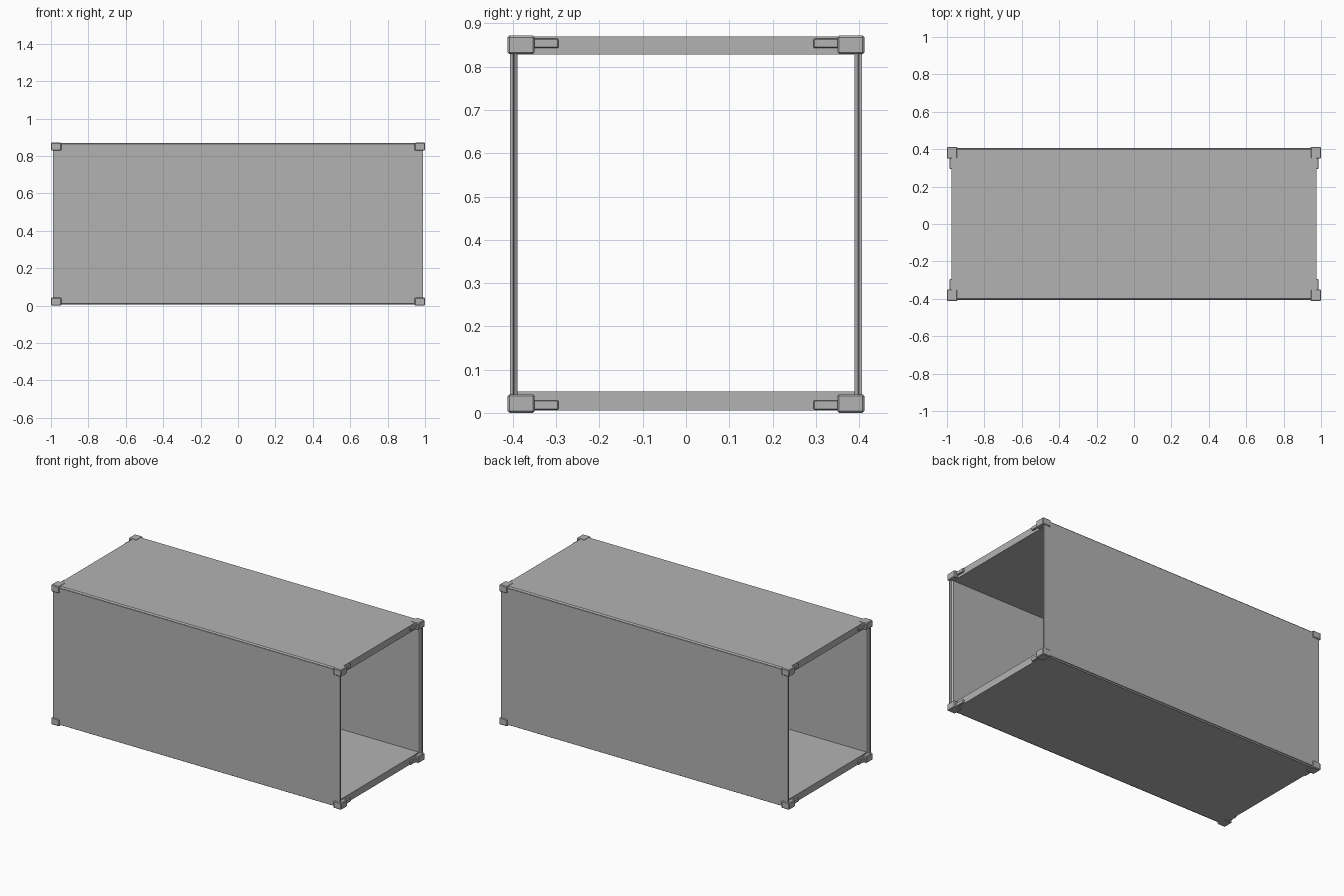
import bpy
import bmesh
from mathutils import Vector

cube = bpy.data.objects.get("Cube")
if cube:
    bpy.data.objects.remove(cube, do_unlink=True)

H = 0.872  # overall height

grey = bpy.data.materials.new("plain grey")
grey.use_nodes = True
colour = (0.45, 0.45, 0.45, 1)
grey.diffuse_color = colour
grey.node_tree.nodes["Principled BSDF"].inputs["Base Color"].default_value = colour


def finish(name, bm):
    bmesh.ops.recalc_face_normals(bm, faces=bm.faces)
    mesh = bpy.data.meshes.new(name)
    bm.to_mesh(mesh)
    bm.free()
    mesh.materials.append(grey)
    obj = bpy.data.objects.new(name, mesh)
    bpy.context.collection.objects.link(obj)
    return obj


def prism(name, points, offset):
    """Extrude a closed outline along an offset vector."""
    bm = bmesh.new()
    face = bm.faces.new([bm.verts.new(p) for p in points])
    new = bmesh.ops.extrude_face_region(bm, geom=[face])["geom"]
    verts = [v for v in new if isinstance(v, bmesh.types.BMVert)]
    bmesh.ops.translate(bm, verts=verts, vec=Vector(offset))
    return finish(name, bm)


def box(name, low, high, bevel):
    bm = bmesh.new()
    bmesh.ops.create_cube(bm, size=1)
    for v in bm.verts:
        v.co = [a if c < 0 else b for a, b, c in zip(low, high, v.co)]
    bmesh.ops.bevel(bm, geom=bm.edges[:], offset=bevel, segments=1,
                    affect='EDGES', profile=0.5)
    return finish(name, bm)


# Roof and floor slabs with chamfered long edges
for name, outer, inner in (("floor", 0.005, 0.049), ("roof", H - 0.002, 0.828)):
    step = 0.007 if inner > outer else -0.007
    outline = [(-0.975, y, z) for y, z in (
        (-0.397, outer), (0.397, outer), (0.404, outer + step),
        (0.404, inner), (-0.404, inner), (-0.404, outer + step))]
    prism(name, outline, (1.95, 0, 0))

# Side walls, their ends sloping in on the inner face
for name, s in (("left_side_wall", 1), ("right_side_wall", -1)):
    end = [(0.99, 0.407), (0.99, 0.400), (0.982, 0.398), (0.975, 0.389)]
    plan = end + [(-x, y) for x, y in reversed(end)]
    prism(name, [(x, s * y, 0.011) for x, y in plan], (0, 0, H - 0.022))


def span(sign, a, b):
    return sorted((sign * a, sign * b))


# Corner castings with a small locking tab beside each
for xn, sx in (("left", 1), ("right", -1)):
    for yn, sy in (("back", 1), ("front", -1)):
        for zn, top in (("lower", False), ("upper", True)):
            label = f"{zn}_{yn}_{xn}"
            for part, x, y, z, bevel in (
                    ("corner", (0.945, 1.0), (0.35, 0.412), (0, 0.043), 0.004),
                    ("tab", (0.965, 0.986), (0.295, 0.355), (0.007, 0.029), 0.002)):
                zs = (H - z[1], H - z[0]) if top else z
                lows, highs = zip(span(sx, *x), span(sy, *y), zs)
                box(f"{label}_{part}", lows, highs, bevel)
